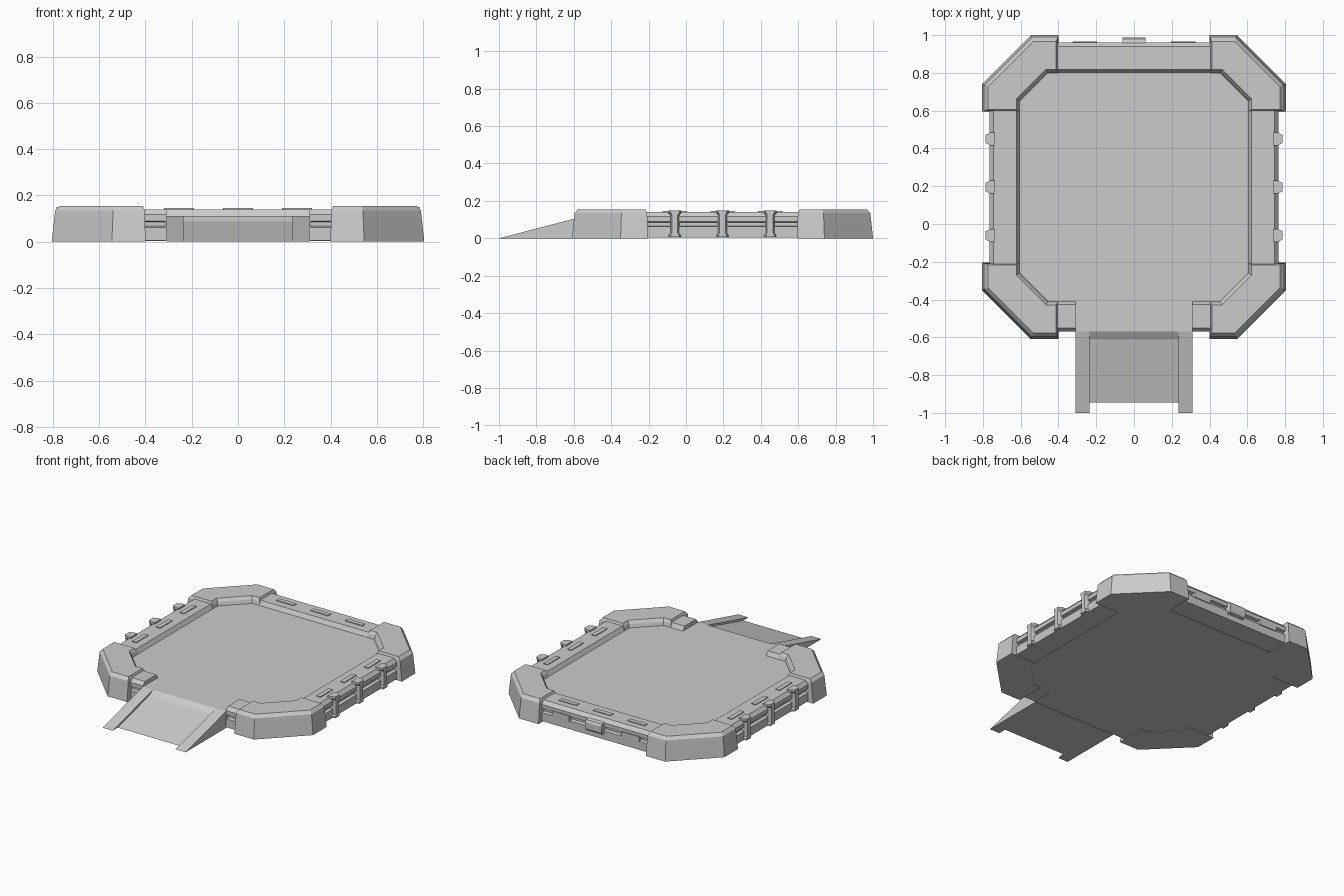
import bpy, bmesh
from math import pi
from mathutils import Matrix, Vector

if "Cube" in bpy.data.objects:
    bpy.data.objects.remove(bpy.data.objects["Cube"])

CENTRE = Matrix.Translation((0, 0.195, 0))   # centre of the square platform
FLOOR = 0.112


def side(k):
    """Local frame of a platform side: +y points outward, k=0 is the back."""
    return CENTRE @ Matrix.Rotation(k * pi / 2, 4, 'Z')


def loft(name, loops, mat=Matrix()):
    """Closed solid through a stack of equal-length point loops."""
    bm = bmesh.new()
    rings = [[bm.verts.new(mat @ Vector(p)) for p in loop] for loop in loops]
    n = len(rings[0])
    for a, b in zip(rings, rings[1:]):
        for i in range(n):
            j = (i + 1) % n
            bm.faces.new((a[i], a[j], b[j], b[i]))
    bm.faces.new(rings[0][::-1])
    bm.faces.new(rings[-1])
    bmesh.ops.recalc_face_normals(bm, faces=bm.faces)
    me = bpy.data.meshes.new(name)
    bm.to_mesh(me)
    bm.free()
    ob = bpy.data.objects.new(name, me)
    bpy.context.collection.objects.link(ob)
    return ob


def prism_z(name, pts, z0, z1, mat=Matrix()):
    return loft(name, [[(x, y, z) for x, y in pts] for z in (z0, z1)], mat)


def prism_x(name, pts, x0, x1, mat=Matrix()):
    return loft(name, [[(x, y, z) for y, z in pts] for x in (x0, x1)], mat)


def box(name, x0, x1, y0, y1, z0, z1, mat=Matrix()):
    return prism_z(name, [(x0, y0), (x1, y0), (x1, y1), (x0, y1)], z0, z1, mat)


def diagonal(half):
    """Complete an outline that is symmetric about the x=y diagonal."""
    return half + [(y, x) for x, y in reversed(half)]


# Floor plate with chamfered corners and entrance threshold
a, c = 0.62, 0.46
prism_z("floor", [(-a, -c), (-c, -a), (c, -a), (a, -c),
                  (a, c), (c, a), (-c, a), (-a, c)], 0.003, FLOOR, CENTRE)
box("threshold", -0.315, 0.315, -0.57, -0.40, 0.003, FLOOR)


# Corner blocks: tapered wall, bevelled top
def corner_outline(end, out, bend, inner, ib):
    half = [(inner, ib), (inner, end), (out, end), (out, bend)]
    return diagonal(half)


corner = [(corner_outline(0.400, 0.805, 0.545, 0.605, 0.455), 0.0),
          (corner_outline(0.402, 0.793, 0.541, 0.605, 0.455), FLOOR),
          (corner_outline(0.404, 0.790, 0.540, 0.611, 0.459), 0.135),
          (corner_outline(0.412, 0.772, 0.533, 0.623, 0.466), 0.155)]
for k in range(4):
    loft(f"corner_block_{k}", [[(x, y, z) for x, y in o] for o, z in corner], side(k))

# Grooved rails: back, two sides, and two stubs beside the entrance
rail = [(0.765, 0.005), (0.765, 0.062), (0.745, 0.067), (0.745, 0.085),
        (0.765, 0.09), (0.765, 0.117), (0.745, 0.14), (0.622, 0.14),
        (0.606, FLOOR), (0.606, 0.005)]
for k in (0, 1, 3):
    prism_x(f"rail_{k}", rail, -0.415, 0.415, side(k))
for s in (-1, 1):
    prism_x("rail_stub", rail, s * 0.31, s * 0.415, side(2))

# Thin pads on rail tops
for k in (0, 1, 3):
    for u in (-0.255, 0, 0.255):
        box("rail_pad", u - 0.065, u + 0.065, 0.672, 0.702, 0.135, 0.145, side(k))

# I-shaped clips on the two side rails
def clip_plan(w):
    return [(-w, 0.735), (w, 0.735), (w, 0.762), (w * 0.65, 0.785),
            (-w * 0.65, 0.785), (-w, 0.762)]


for k in (1, 3):
    for u in (-0.255, 0, 0.255):
        m = side(k) @ Matrix.Translation((u, 0, 0))
        w, n = 0.034, 0.024
        loft("side_clip", [[(x, y, z) for x, y in clip_plan(h)] for h, z in
                           ((w, 0.006), (w, 0.018), (n, 0.028), (n, 0.125),
                            (w, 0.135), (w, 0.15))], m)

# Back latch and groove inserts
latch = [(0.74, 0.035), (0.785, 0.045), (0.793, 0.06), (0.793, 0.1), (0.785, 0.115), (0.74, 0.125)]
prism_x("back_latch", latch, -0.06, 0.06, side(0))
for s in (-0.26, 0.26):
    box("groove_insert", s - 0.065, s + 0.065, 0.74, 0.771, 0.058, 0.096, side(0))

# Ramp: raised side strips and a recessed centre panel
for s in (-1, 1):
    prism_x("ramp_strip", [(-1, 0), (-0.57, FLOOR), (-0.57, 0)], s * 0.235, s * 0.31)
prism_x("ramp_panel", [(-0.945, 0), (-0.612, 0.087), (-0.57, FLOOR), (-0.57, 0)], -0.235, 0.235)
